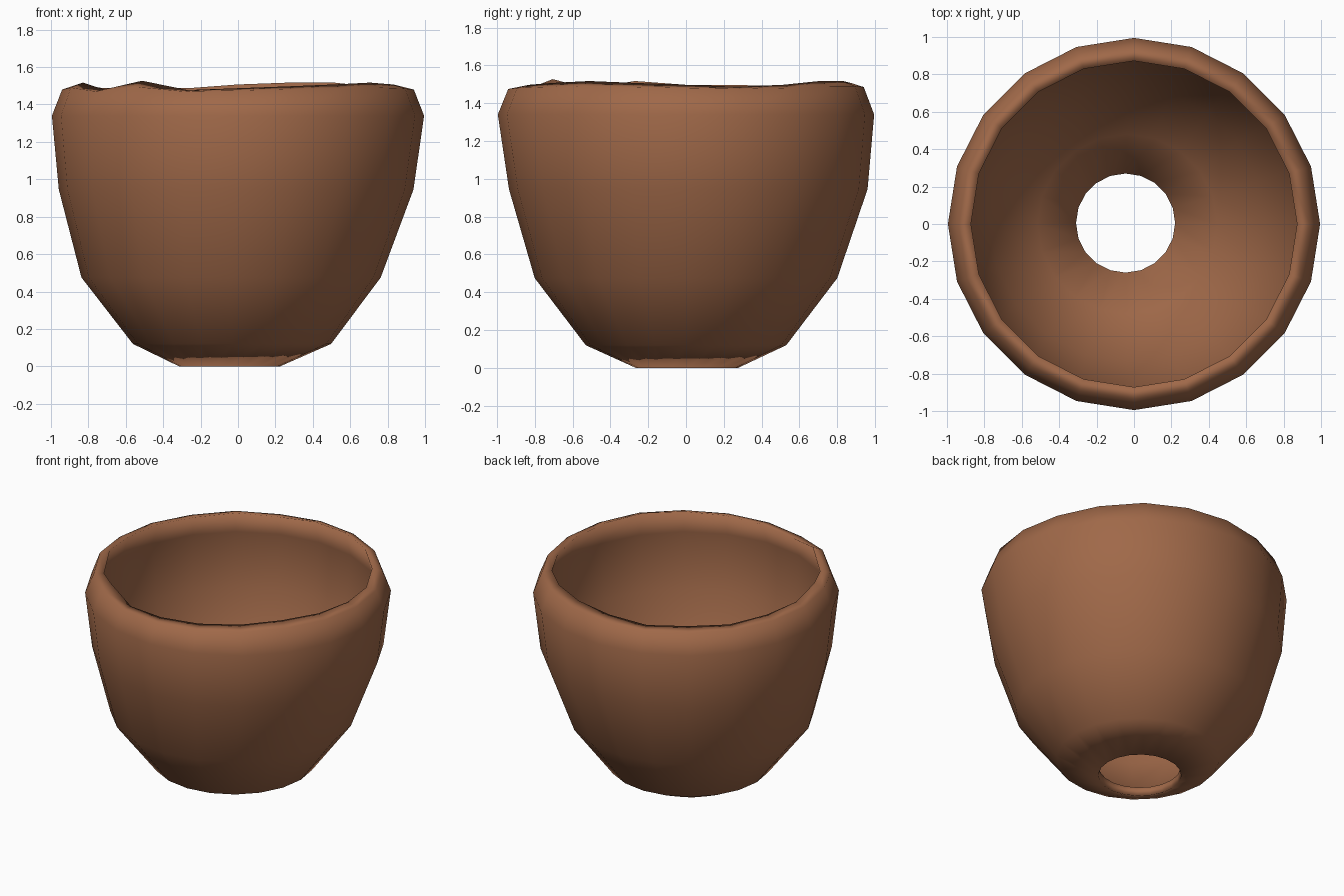
import bpy, bmesh
from math import sin, cos, pi

cube = bpy.data.objects.get("Cube")
if cube:
    bpy.data.objects.remove(cube, do_unlink=True)

SIDES = 20

# Fired clay colour
clay = bpy.data.materials.new("brown_clay")
clay.use_nodes = True
colour = (0.35, 0.14, 0.066, 1)
clay.diffuse_color = colour
clay.node_tree.nodes["Principled BSDF"].inputs["Base Color"].default_value = colour

# Uneven lip: height in hundredths at each step around the pot
lumps = [0, -1, 0, 2, 2, 1, -1, 0, -1, 0, 0, 2, -2, 3, -2, -1, 0, 1, 2, 1]

# Wall loop: radius, height, x offset, y offset, share of the lip lumps
profile = [
    (0.27, 0.00, -0.045, 0.005, 0),        # drain hole edge
    (0.53, 0.12, -0.032, 0.0, 0),          # outer wall
    (0.80, 0.475, -0.037, 0.0, 0),
    (0.948, 0.945, -0.01, 0.012, 0),
    (0.995, 1.34, 0.0, 0.0, 0),
    (0.94, 1.48, 0.0, 0.0, 0.5),           # rounded lip
    (0.872, 1.497, 0.0, 0.0, 1),
    (0.92, 1.34, 0.0, 0.0, 0),             # inner wall under the lip
    (0.88, 0.96, -0.01, 0.01, 0),
    (0.735, 0.51, -0.035, 0.0, 0),
    (0.48, 0.18, -0.035, 0.0, 0),
    (0.265, 0.06, -0.045, 0.005, 0),       # drain hole top
]

# Lathe the wall into a closed, hand-formed shell
bm = bmesh.new()
rings = []
for radius, height, dx, dy, share in profile:
    ring = []
    for i, lump in enumerate(lumps):
        a = 2 * pi * i / SIDES
        z = height + share * lump / 100
        ring.append(bm.verts.new((radius * cos(a) + dx, radius * sin(a) + dy, z)))
    rings.append(ring)
for low, high in zip(rings, rings[1:] + rings[:1]):
    for i in range(SIDES):
        j = (i + 1) % SIDES
        bm.faces.new((low[i], low[j], high[j], high[i]))
bmesh.ops.recalc_face_normals(bm, faces=bm.faces)
for face in bm.faces:
    face.smooth = True

mesh = bpy.data.meshes.new("clay_pot")
bm.to_mesh(mesh)
bm.free()
mesh.materials.append(clay)
pot = bpy.data.objects.new("clay_pot", mesh)
bpy.context.collection.objects.link(pot)
